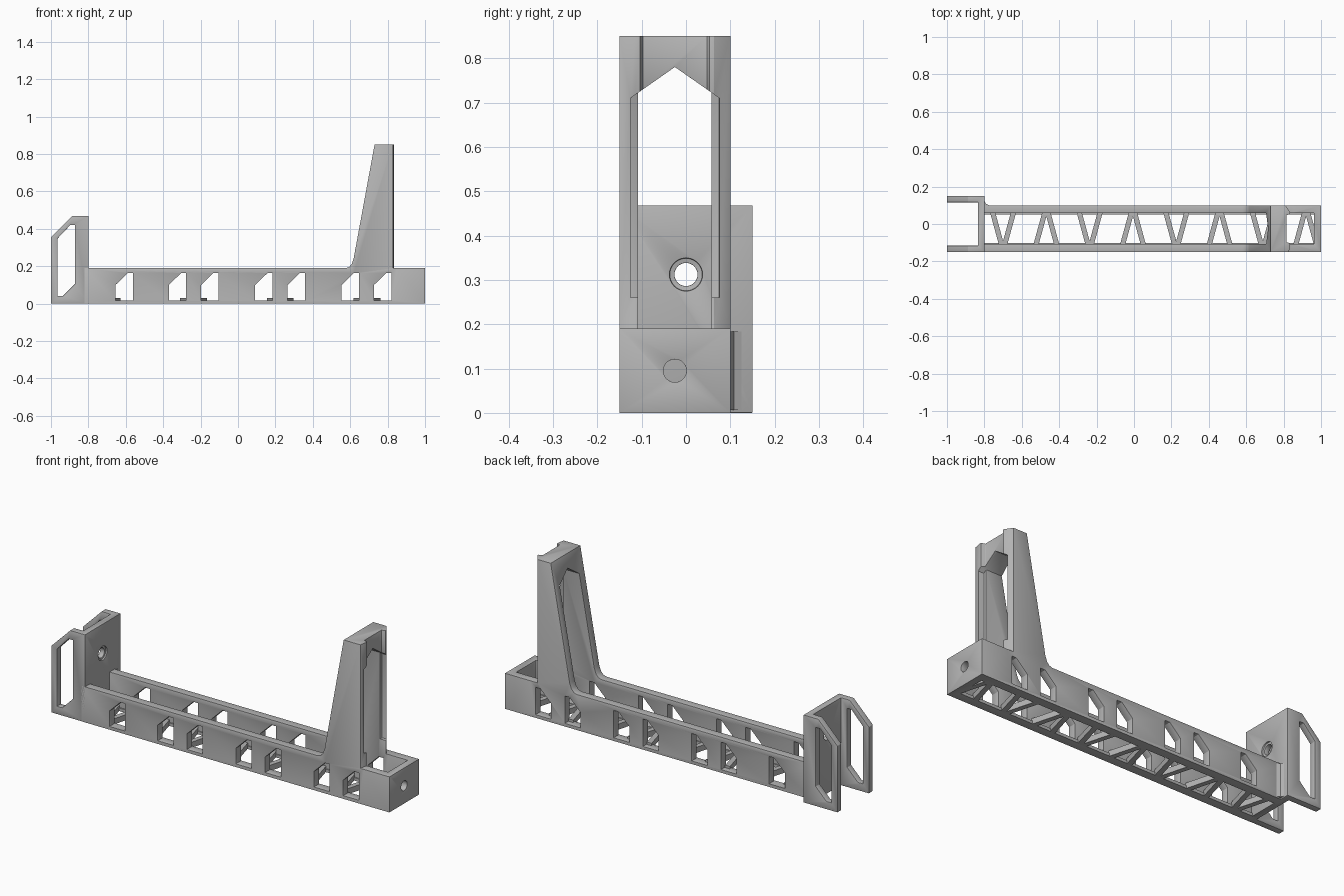
import bpy
import bmesh
from mathutils import Vector

cube = bpy.data.objects.get("Cube")
if cube:
    bpy.data.objects.remove(cube, do_unlink=True)

grey = bpy.data.materials.new("plain grey")
grey.use_nodes = True
GREY = (0.46, 0.46, 0.46, 1)
grey.diffuse_color = GREY
grey.node_tree.nodes["Principled BSDF"].inputs["Base Color"].default_value = GREY


def prism(name, points, axis, a, b):
    """Extrude a 2D outline along an axis from a to b."""
    place = {"x": lambda p, d: (d, p[0], p[1]),
             "y": lambda p, d: (p[0], d, p[1]),
             "z": lambda p, d: (p[0], p[1], d)}[axis]
    bm = bmesh.new()
    face = bm.faces.new([bm.verts.new(place(p, a)) for p in points])
    out = bmesh.ops.extrude_face_region(bm, geom=[face])
    verts = [v for v in out["geom"] if isinstance(v, bmesh.types.BMVert)]
    shift = Vector(place((0, 0), b - a))
    bmesh.ops.translate(bm, vec=shift, verts=verts)
    bmesh.ops.recalc_face_normals(bm, faces=bm.faces)
    mesh = bpy.data.meshes.new(name)
    bm.to_mesh(mesh)
    bm.free()
    mesh.materials.append(grey)
    obj = bpy.data.objects.new(name, mesh)
    bpy.context.collection.objects.link(obj)
    return obj


def drill(x, y, z, radius, length):
    bpy.ops.mesh.primitive_cylinder_add(vertices=32, radius=radius, depth=length,
                                        location=(x, y, z), rotation=(0, 1.570796, 0))
    obj = bpy.context.object
    obj.data.materials.append(grey)
    return obj


def bake(obj):
    bpy.context.view_layer.update()
    graph = bpy.context.evaluated_depsgraph_get()
    mesh = bpy.data.meshes.new_from_object(obj.evaluated_get(graph))
    obj.modifiers.clear()
    obj.data = mesh


def cut(obj, cutters):
    for cutter in cutters:
        mod = obj.modifiers.new("cut", "BOOLEAN")
        mod.operation = "DIFFERENCE"
        mod.solver = "EXACT"
        mod.object = cutter
        bake(obj)
        bpy.data.objects.remove(cutter, do_unlink=True)


def soften(obj, width):
    mod = obj.modifiers.new("edge", "BEVEL")
    mod.width = width
    mod.segments = 2
    mod.limit_method = "ANGLE"
    mod.angle_limit = 0.6
    bake(obj)
    bpy.ops.object.select_all(action="DESELECT")
    obj.select_set(True)
    bpy.context.view_layer.objects.active = obj
    bpy.ops.object.shade_smooth_by_angle(angle=0.6)


# Beam and tower from one side outline
frame = prism("beam_and_tower", [
    (-0.82, 0), (1, 0), (1, 0.19), (0.835, 0.19), (0.835, 0.85), (0.73, 0.85),
    (0.618, 0.24), (0.608, 0.212), (0.594, 0.196), (0.575, 0.19), (-0.82, 0.19)],
    "y", -0.15, 0.1)

# Hollow channel with a pointed roof through the tower
cutters = [prism("channel", [(-0.108, -0.1), (0.058, -0.1), (0.058, 0.722),
                             (-0.025, 0.78), (-0.108, 0.722)], "x", -0.9, 0.963)]

# Tower face: centre groove and sloped outer edges
for plan in (
        [(0.815, -0.097), (0.85, -0.108), (0.85, 0.058), (0.815, 0.047)],
        [(0.826, -0.16), (0.85, -0.16), (0.85, -0.11), (0.835, -0.115)],
        [(0.802, 0.11), (0.85, 0.11), (0.85, 0.06), (0.835, 0.063)]):
    cutters.append(prism("groove", plan, "z", 0.19, 0.9))

# Pointed recess around the tower opening
cutters.append(prism("recess", [(-0.125, 0.26), (0.075, 0.26), (0.075, 0.71),
                                (-0.025, 0.78), (-0.125, 0.71)], "x", 0.80, 0.9))

# Side windows through both walls
for x in (-0.655, -0.37, -0.197, 0.092, 0.265, 0.554, 0.727):
    cutters.append(prism("window", [(x, 0.017), (x + 0.093, 0.017), (x + 0.093, 0.163),
                                    (x + 0.065, 0.163), (x, 0.1)], "y", -0.3, 0.3))

# Hole in the end wall
cutters.append(drill(0.98, -0.025, 0.095, 0.026, 0.2))
cut(frame, cutters)
soften(frame, 0.006)

# Forked end bracket
bracket = prism("end_bracket", [
    (-1, -0.15), (-0.8, -0.15), (-0.8, 0.15), (-1, 0.15), (-1, 0.116),
    (-0.835, 0.116), (-0.835, -0.116), (-1, -0.116)], "z", 0, 0.468)
cut(bracket, [
    prism("corner", [(-1.1, 0.255), (-1.1, 0.6), (-0.755, 0.6)], "y", -0.3, 0.3),
    prism("slot", [(-0.965, 0.042), (-0.935, 0.042), (-0.872, 0.105), (-0.872, 0.42),
                   (-0.897, 0.42), (-0.965, 0.348)], "y", -0.3, 0.3),
    drill(-0.82, 0, 0.312, 0.026, 0.2),
    drill(-0.8, 0, 0.312, 0.037, 0.016)])
soften(bracket, 0.007)

# Fillet between bracket and beam
prism("bracket_fillet", [(-0.81, 0.09), (-0.775, 0.09), (-0.775, 0.1), (-0.792, 0.108),
                         (-0.8, 0.125), (-0.81, 0.125)], "z", 0.007, 0.183)

# Floor lattice of alternating V shaped braces
for i in range(8):
    xc = -0.7 + 0.2315 * i
    wide, tip = (0.07, -0.12) if i % 2 == 0 else (-0.12, 0.07)
    for s in (-1, 1):
        prism("floor_brace", [(xc + s * 0.072, wide), (xc + s * 0.044, wide),
                              (xc - s * 0.008, tip), (xc + s * 0.02, tip)],
              "z", 0, 0.03)

# Narrow ledges along the walls
for name, y0, y1 in (("front_ledge", -0.112, -0.102), ("back_ledge", 0.052, 0.062)):
    prism(name, [(-0.82, y0), (0.97, y0), (0.97, y1), (-0.82, y1)], "z", 0, 0.016)
